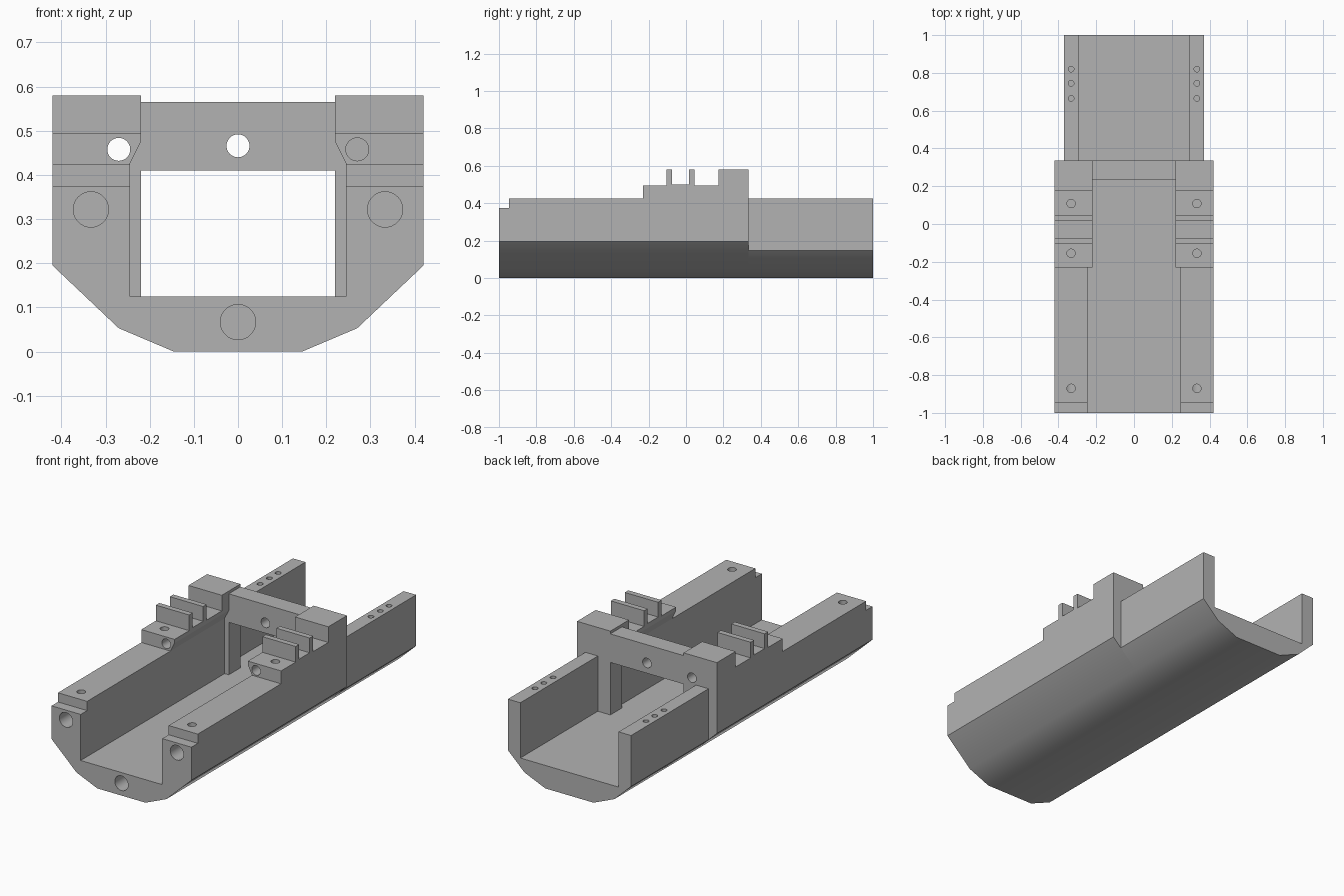
import bpy, bmesh, math
from mathutils import Matrix, Vector

if "Cube" in bpy.data.objects:
    bpy.data.objects.remove(bpy.data.objects["Cube"], do_unlink=True)

grey = bpy.data.materials.new("plain grey")
grey.use_nodes = True
colour = (0.45, 0.45, 0.45, 1)
grey.diffuse_color = colour
grey.node_tree.nodes["Principled BSDF"].inputs["Base Color"].default_value = colour


def finish(name, bm):
    bmesh.ops.recalc_face_normals(bm, faces=bm.faces)
    mesh = bpy.data.meshes.new(name)
    bm.to_mesh(mesh)
    bm.free()
    mesh.materials.append(grey)
    obj = bpy.data.objects.new(name, mesh)
    bpy.context.collection.objects.link(obj)
    return obj


def extrude(name, outline, axis, lo, hi):
    """Extrude a 2D outline along x (outline is y, z) or y (outline is x, z)."""
    bm = bmesh.new()
    place = (lambda a, b: (lo, a, b)) if axis == "x" else (lambda a, b: (a, lo, b))
    face = bm.faces.new([bm.verts.new(place(a, b)) for a, b in outline])
    new = bmesh.ops.extrude_face_region(bm, geom=[face])["geom"]
    step = Vector((hi - lo, 0, 0)) if axis == "x" else Vector((0, hi - lo, 0))
    bmesh.ops.translate(bm, vec=step, verts=[g for g in new if isinstance(g, bmesh.types.BMVert)])
    return finish(name, bm)


def box(name, x0, x1, y0, y1, z0, z1):
    return extrude(name, [(x0, z0), (x1, z0), (x1, z1), (x0, z1)], "y", y0, y1)


def drill(start, end, radius):
    """Round cutter between two points."""
    a, b = Vector(start), Vector(end)
    bm = bmesh.new()
    turn = (b - a).to_track_quat("Z", "Y").to_matrix().to_4x4()
    bmesh.ops.create_cone(bm, cap_ends=True, segments=32, radius1=radius, radius2=radius,
                          depth=(b - a).length, matrix=Matrix.Translation((a + b) / 2) @ turn)
    return finish("cutter", bm)


def cut(obj, cutters):
    bpy.context.view_layer.objects.active = obj
    for c in cutters:
        c.hide_render = True
        mod = obj.modifiers.new("cut", "BOOLEAN")
        mod.operation, mod.solver, mod.object = "DIFFERENCE", "EXACT", c
        bpy.ops.object.modifier_apply(modifier=mod.name)
        bpy.data.objects.remove(c, do_unlink=True)


def trough(name, keel, outer, inner, y0, y1):
    """U-shaped channel with a faceted keel."""
    half = keel + [(outer, 0.425), (inner, 0.425), (inner, 0.125)]
    return extrude(name, half + [(-x, z) for x, z in reversed(half)], "y", y0, y1)


BACK = 0.335
SIDES = (1, -1)
parts = []

# Wide front channel with stepped nose and drilled ends
front = trough("front_channel", [(0.145, 0), (0.27, 0.053), (0.42, 0.195)], 0.42, 0.245, -1, BACK)
cutters = [box("cutter", -0.5, 0.5, -1.1, -0.945, 0.375, 0.6),
           drill((0, -1.1, 0.067), (0, -0.8, 0.067), 0.04)]
for s in SIDES:
    x = s * 0.333
    cutters += [drill((x, -1.1, 0.322), (x, -0.8, 0.322), 0.04),
                drill((x, -0.87, 0.33), (x, -0.87, 0.6), 0.022)]
    cutters += [drill((x, y, 0.35), (x, y, 0.6), 0.022) for y in (-0.155, 0.108)]
cut(front, cutters)
parts.append(front)

# Narrow rear channel with rows of small pin holes
rear = trough("rear_channel", [(0.145, 0), (0.27, 0.053), (0.37, 0.148)], 0.37, 0.295, BACK, 1)
cut(rear, [drill((s * 0.333, y, 0.33), (s * 0.333, y, 0.5), 0.015)
           for s in SIDES for y in (0.665, 0.745, 0.82)])
parts.append(rear)

# Rail blocks: base, two fins and a tall rear end
top, base = 0.58, 0.495
steps = [(-0.23, 0.425), (-0.23, base), (-0.105, base), (-0.105, top), (-0.075, top),
         (-0.075, 0.5), (0.015, 0.5), (0.015, top), (0.045, top), (0.045, base),
         (0.175, base), (0.175, top), (BACK, top), (BACK, 0.425)]
for s, side in zip(SIDES, ("left", "right")):
    block = extrude(side + "_rail_block", steps, "x", s * 0.22, s * 0.42)
    wedge = [(0.245, 0.425), (0.22, 0.475), (0.2, 0.515), (0.2, 0.4), (0.2575, 0.4)]
    cutters = [extrude("cutter", [(s * x, z) for x, z in wedge], "y", -0.3, 0.235)]
    cutters += [drill((s * 0.333, y, 0.35), (s * 0.333, y, 0.54), 0.022) for y in (-0.155, 0.108)]
    # the right bore runs right through, the left one stops short
    end = 0.5 if s < 0 else 0.1
    cutters.append(drill((s * 0.27, -0.3, 0.458), (s * 0.27, end, 0.458), 0.026))
    cut(block, cutters)
    parts.append(block)
    # Upright that joins the floor and the cross bar
    parts.append(box(side + "_upright", s * 0.22, s * 0.245, 0.235, BACK, 0.125, 0.425))

# Cross bar with central bore
bar = box("cross_bar", -0.22, 0.22, 0.235, BACK, 0.41, 0.565)
cut(bar, [drill((0, 0.1, 0.466), (0, 0.5, 0.466), 0.026)])
parts.append(bar)

# Smooth the bores and keel, keep the other edges sharp
bpy.ops.object.select_all(action="DESELECT")
for p in parts:
    p.select_set(True)
bpy.context.view_layer.objects.active = parts[0]
bpy.ops.object.shade_smooth_by_angle(angle=math.radians(25))
